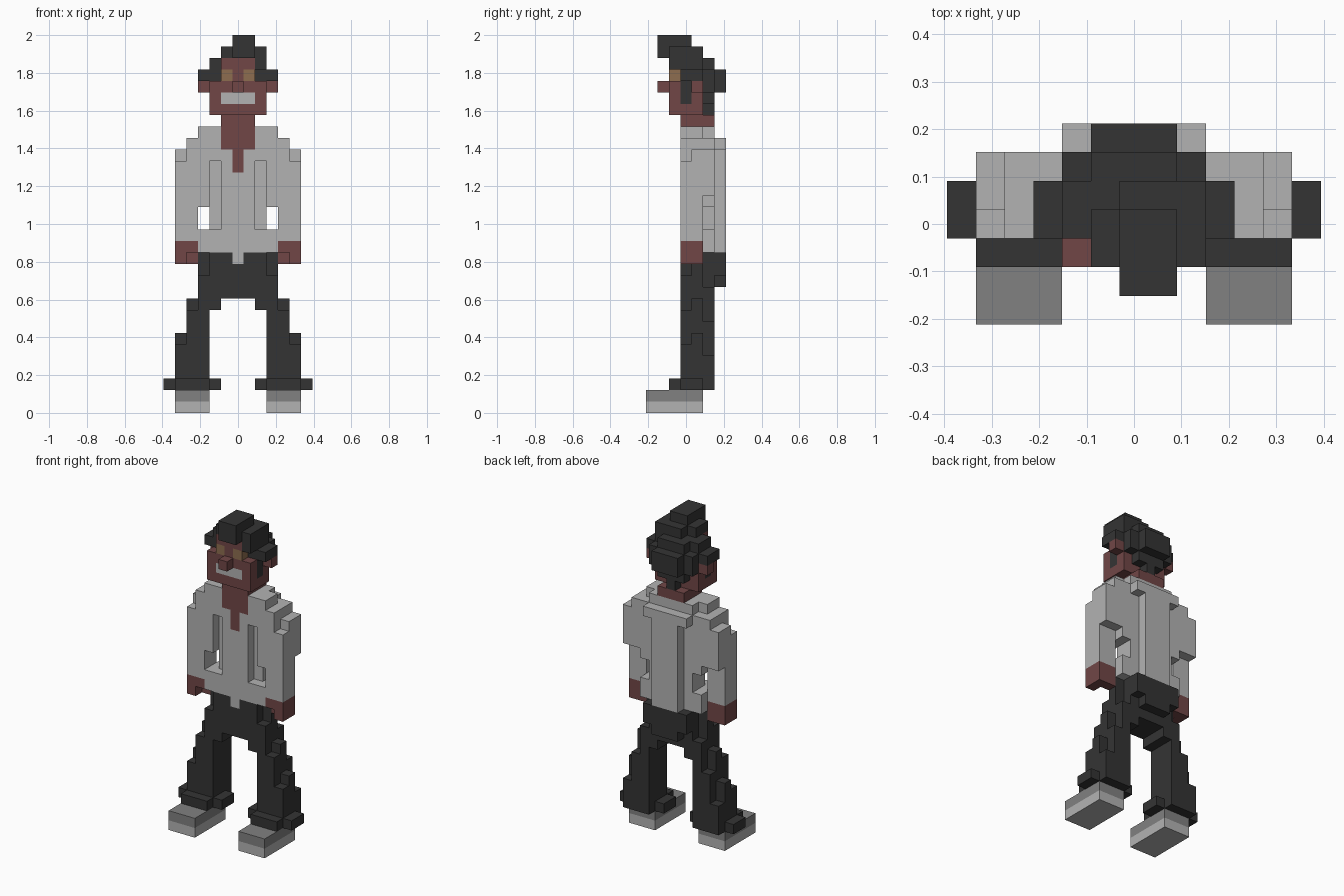
import bpy, bmesh
from itertools import product

if "Cube" in bpy.data.objects:
    bpy.data.objects.remove(bpy.data.objects["Cube"])

V = 2 / 33          # block size; the figure is 33 blocks tall
grid = {}           # (x, y, z) block -> part name


def box(part, xs, ys, zs, mirror=False):
    """Fill inclusive block ranges with a part (None carves them away)."""
    for x, y, z in product(*(range(a, b + 1) for a, b in (xs, ys, zs))):
        for sx in ((1, -1) if mirror else (1,)):
            if part:
                grid[(sx * x, y, z)] = part
            else:
                grid.pop((sx * x, y, z), None)


def pair(part, xs, ys, zs):
    box(part, xs, ys, zs, True)


# Shoes
pair("shoe_soles", (3, 5), (-3, 1), (0, 0))
pair("shoe_uppers", (3, 5), (-3, 1), (1, 1))

# Trousers: cuffs, legs stepping inward, hips and seat
pair("trousers", (3, 5), (-1, 2), (2, 2))
pair("trousers", (2, 6), (0, 1), (2, 2))
for x, top in ((5, 6), (4, 9), (3, 13)):
    front, back = (11, 10) if x == 3 else (top - 1, top - 2)
    pair("trousers", (x, x), (0, 0), (3, front))
    pair("trousers", (x, x), (1, 1), (3, top))
    pair("trousers", (x, x), (2, 2), (3, back))
pair("trousers", (2, 2), (0, 2), (9, 9))
box("trousers", (-2, 2), (0, 2), (10, 13))
box("trousers", (-2, 2), (3, 3), (12, 13))
box("trousers", (-1, 1), (3, 3), (11, 11))

# Shirt: body, hem, back panel, shoulders
box("shirt", (-2, 2), (0, 2), (14, 24))
pair(None, (2, 2), (0, 0), (16, 21))
pair("shirt", (3, 3), (0, 2), (14, 15))
box("shirt", (0, 0), (0, 0), (13, 13))
box("shirt", (-1, 1), (3, 3), (14, 22))
box("shirt", (-2, 2), (3, 3), (23, 23))
pair("shirt", (3, 3), (0, 2), (18, 23))
pair("shirt", (3, 3), (0, 1), (24, 24))

# Sleeves and hands
pair("shirt", (4, 5), (0, 1), (15, 21))
pair("shirt", (4, 5), (1, 2), (19, 22))
pair("shirt", (4, 4), (0, 2), (22, 23))
pair("hands", (4, 5), (0, 1), (13, 14))
pair(None, (4, 4), (0, 0), (13, 13))

# Neck and open collar
box("neck", (-1, 1), (0, 1), (23, 25))
box("neck", (-1, 1), (2, 2), (25, 25))
box("neck", (0, 0), (0, 0), (21, 22))

# Face, nose, ears, mouth, eyes
box("face", (-2, 2), (-1, 1), (26, 28))
box("face", (-2, 2), (0, 1), (29, 29))
box("face", (-1, 1), (-1, 1), (29, 30))
box("face", (0, 0), (-2, -2), (28, 28))
pair("face", (3, 3), (1, 1), (28, 28))
box("mouth", (-1, 1), (-1, -1), (27, 27))
pair("eyes", (1, 1), (-1, -1), (29, 29))

# Hair: sideburns, nape, back, crown and swept forelock
pair("hair", (2, 2), (0, 0), (27, 29))
pair("hair", (3, 3), (0, 1), (29, 29))
box("hair", (0, 0), (2, 2), (26, 26))
box("hair", (-1, 1), (2, 2), (27, 27))
box("hair", (-2, 2), (2, 2), (28, 29))
box("hair", (-1, 1), (3, 3), (28, 29))
box("hair", (-2, 2), (0, 1), (30, 30))
box("hair", (-1, 1), (2, 2), (30, 30))
box("hair", (2, 2), (-1, -1), (30, 30))
box("hair", (-1, 2), (-1, 0), (31, 31))
box("hair", (0, 2), (1, 1), (31, 31))
box("hair", (0, 1), (-2, 0), (31, 32))

COLORS = {
    "shoe_soles": (0.45, 0.45, 0.45), "shoe_uppers": (0.22, 0.22, 0.22),
    "trousers": (0.034, 0.034, 0.034), "shirt": (0.45, 0.45, 0.45),
    "hands": (0.165, 0.062, 0.062), "neck": (0.165, 0.062, 0.062),
    "face": (0.165, 0.062, 0.062), "mouth": (0.45, 0.45, 0.45),
    "eyes": (0.27, 0.155, 0.08), "hair": (0.034, 0.034, 0.034),
}


def build(part):
    """Make the outer skin of one part and merge its flat faces."""
    bm = bmesh.new()
    verts = {}
    for block in [b for b, name in grid.items() if name == part]:
        for axis, side in product(range(3), (-1, 1)):
            near = list(block)
            near[axis] += side
            if tuple(near) in grid:
                continue
            quad = []
            for a, b in ((-1, -1), (1, -1), (1, 1), (-1, 1))[::side]:
                c = [2 * k for k in block]
                c[axis] += side
                c[(axis + 1) % 3] += a
                c[(axis + 2) % 3] += b
                c = tuple(c)
                if c not in verts:
                    verts[c] = bm.verts.new((c[0] * V / 2, c[1] * V / 2,
                                             (c[2] + 1) * V / 2))
                quad.append(verts[c])
            bm.faces.new(quad)
    bmesh.ops.dissolve_limit(bm, angle_limit=0.01, verts=bm.verts[:],
                             edges=bm.edges[:])
    mesh = bpy.data.meshes.new(part)
    bm.to_mesh(mesh)
    bm.free()
    mat = bpy.data.materials.new(part + "_color")
    mat.diffuse_color = (*COLORS[part], 1)
    mat.use_nodes = True
    mat.node_tree.nodes["Principled BSDF"].inputs["Base Color"].default_value = mat.diffuse_color
    mesh.materials.append(mat)
    bpy.context.collection.objects.link(bpy.data.objects.new(part, mesh))


for part in COLORS:
    build(part)
